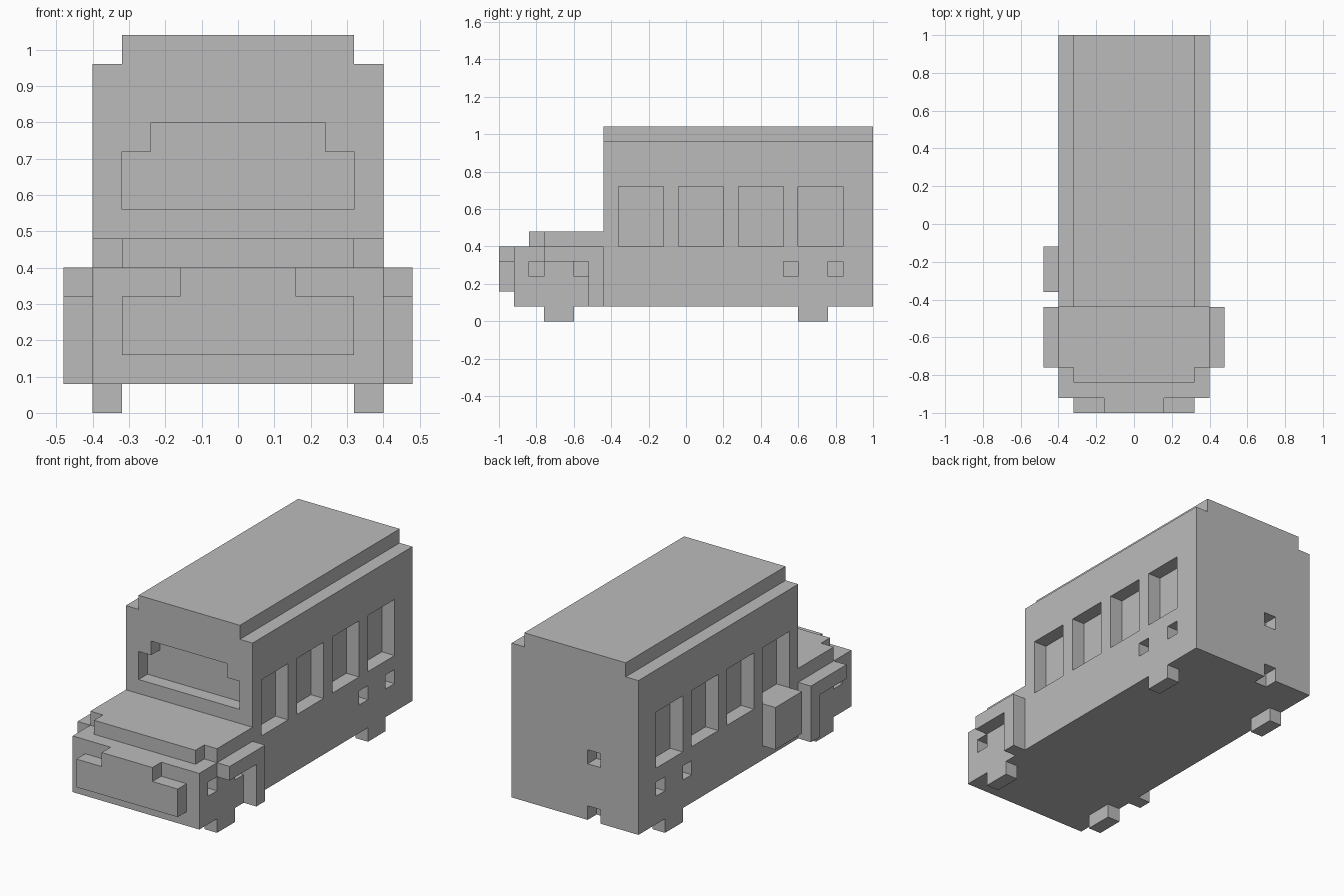
import bpy
import bmesh
from mathutils import Vector

U = 0.08  # block size of the blocky style

default_cube = bpy.data.objects.get("Cube")
if default_cube:
    bpy.data.objects.remove(default_cube, do_unlink=True)

grey = bpy.data.materials.new("plain_grey")
grey.use_nodes = True
grey.diffuse_color = (0.5, 0.5, 0.5, 1)
grey.node_tree.nodes["Principled BSDF"].inputs["Base Color"].default_value = (0.5, 0.5, 0.5, 1)


def add_prism(bm, points, direction):
    """Extrude a closed outline along a direction."""
    face = bm.faces.new([bm.verts.new(p) for p in points])
    result = bmesh.ops.extrude_face_region(bm, geom=[face])
    verts = [g for g in result["geom"] if isinstance(g, bmesh.types.BMVert)]
    bmesh.ops.translate(bm, verts=verts, vec=Vector(direction))


def add_box(bm, x, y, z):
    corners = [(x[0], y[0], z[0]), (x[1], y[0], z[0]), (x[1], y[1], z[0]), (x[0], y[1], z[0])]
    add_prism(bm, corners, (0, 0, z[1] - z[0]))


def finish(name, bm):
    bmesh.ops.recalc_face_normals(bm, faces=bm.faces)
    mesh = bpy.data.meshes.new(name)
    bm.to_mesh(mesh)
    bm.free()
    mesh.materials.append(grey)
    obj = bpy.data.objects.new(name, mesh)
    bpy.context.collection.objects.link(obj)
    return obj


def box(name, x, y, z):
    bm = bmesh.new()
    add_box(bm, x, y, z)
    return finish(name, bm)


def prism(name, points, direction):
    bm = bmesh.new()
    add_prism(bm, points, direction)
    return finish(name, bm)


def span(side, inner, outer):
    return sorted((side * inner, side * outer))


# Body: side outline with nose, hood and cabin
outline = [(-0.92, 0.08), (1, 0.08), (1, 0.96), (-0.44, 0.96),
           (-0.44, 0.48), (-0.76, 0.48), (-0.76, 0.4), (-0.92, 0.4)]
body = prism("body", [(-0.4, y, z) for y, z in outline], (0.8, 0, 0))

# Recesses, gathered in one cutter
cuts = bmesh.new()
for side in (-1, 1):
    depth = span(side, 0.32, 0.45)
    for i in range(4):  # side windows
        start = -0.36 + 4 * U * i
        add_box(cuts, depth, (start, start + 3 * U), (0.4, 0.72))
    for axle in (-0.68, 0.68):  # gaps at the upper corners of the wheels
        for end in (-1, 1):
            gap = sorted((axle + end * U, axle + end * 2 * U))
            add_box(cuts, depth, gap, (0.24, 0.32))
# Windscreen
half = [(0.319, 0.56), (0.319, 0.72), (0.24, 0.72), (0.24, 0.8)]
screen = half + [(-x, z) for x, z in reversed(half)]
add_prism(cuts, [(x, -0.5, z) for x, z in screen], (0, 0.14, 0))
# Rear handle recess and exhaust notch
for z in ((0.4, 0.48), (0.0, 0.16)):
    add_box(cuts, (-0.16, -0.08), (0.92, 1.05), z)
cutter = finish("recess_cutter", cuts)
cutter.hide_render = True

modifier = body.modifiers.new("recesses", "BOOLEAN")
modifier.operation = "DIFFERENCE"
modifier.solver = "EXACT"
modifier.object = cutter
graph = bpy.context.evaluated_depsgraph_get()
cut_mesh = bpy.data.meshes.new_from_object(body.evaluated_get(graph))
body.modifiers.clear()
body.data = cut_mesh
bpy.data.objects.remove(cutter, do_unlink=True)

# Roof and hood tip
box("roof", (-0.32, 0.32), (-0.44, 1), (0.96, 1.04))
box("hood_tip", (-0.32, 0.32), (-0.84, -0.76), (0.4, 0.48))

# Grille with a raised middle
half = [(0.32, 0.16), (0.32, 0.32), (0.16, 0.32), (0.16, 0.4)]
grille = half + [(-x, z) for x, z in reversed(half)]
prism("grille", [(x, -1, z) for x, z in grille], (0, U, 0))

# Fenders and wheels on both sides
fender = [(-0.76, 0.32), (-0.52, 0.32), (-0.52, 0.08), (-0.44, 0.08), (-0.44, 0.4), (-0.76, 0.4)]
for side, label in ((1, "left"), (-1, "right")):
    prism(label + "_fender", [(side * 0.4, y, z) for y, z in fender], (side * U, 0, 0))
    for axle, place in ((-0.68, "front"), (0.68, "rear")):
        box(f"{label}_{place}_wheel", span(side, 0.32, 0.4), (axle - U, axle + U), (0, 0.08))

# Folding sign on the right side
box("side_sign", (-0.48, -0.4), (-0.36, -0.12), (0.16, 0.4))
